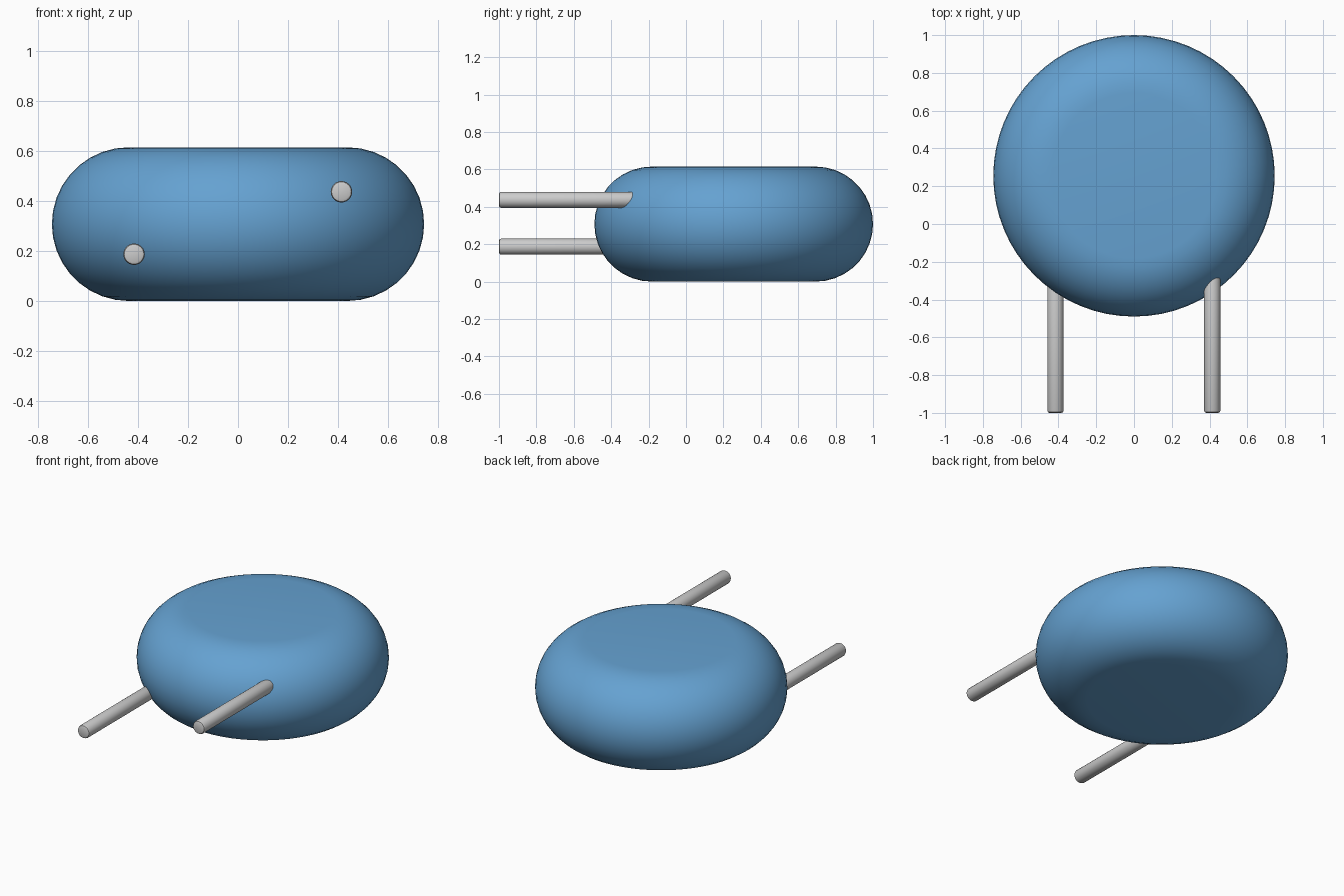
import bpy, bmesh, math
from mathutils import Matrix

if "Cube" in bpy.data.objects:
    bpy.data.objects.remove(bpy.data.objects["Cube"])

R, CY, H = 0.745, 0.255, 0.615        # disc radius, centre y, thickness
r = H / 2                             # rim rounding radius


def lathe(name, profile, steps, matrix):
    """Spin a (radius, height) profile around z, then place it."""
    bm = bmesh.new()
    verts = [bm.verts.new((x, 0, z)) for x, z in profile]
    edges = [bm.edges.new(p) for p in zip(verts, verts[1:])]
    bmesh.ops.spin(bm, geom=verts + edges, cent=(0, 0, 0), axis=(0, 0, 1),
                   angle=2 * math.pi, steps=steps)
    bmesh.ops.remove_doubles(bm, verts=bm.verts, dist=1e-5)
    bmesh.ops.recalc_face_normals(bm, faces=bm.faces)
    bm.transform(matrix)
    me = bpy.data.meshes.new(name)
    bm.to_mesh(me)
    bm.free()
    ob = bpy.data.objects.new(name, me)
    bpy.context.collection.objects.link(ob)
    bpy.ops.object.select_all(action='DESELECT')
    ob.select_set(True)
    bpy.context.view_layer.objects.active = ob
    bpy.ops.object.shade_smooth_by_angle(angle=math.radians(30))
    return ob


# Rounded disc body
rim = [(R - r + r * math.cos(a), r + r * math.sin(a))
       for a in (-math.pi / 2 + math.pi * i / 18 for i in range(19))]
body = lathe("disc_body", [(0, 0)] + rim + [(0, H)], 64,
             Matrix.Translation((0, CY, 0)))
blue = bpy.data.materials.new("blue_coating")
blue.diffuse_color = (0.13, 0.36, 0.64, 1)
blue.use_nodes = True
blue.node_tree.nodes["Principled BSDF"].inputs["Base Color"].default_value = blue.diffuse_color
body.data.materials.append(blue)

# Two wire leads, offset in height, with softened ends
lr, length, b = 0.043, 0.85, 0.012
lead = [(0, 0), (lr - b, 0), (lr - b * 0.3, b * 0.3), (lr, b),
        (lr, length - b), (lr - b * 0.3, length - b * 0.3), (lr - b, length), (0, length)]
turn = Matrix.Rotation(-math.pi / 2, 4, 'X')
for name, x, z in (("left_lead", -0.416, 0.187), ("right_lead", 0.414, 0.437)):
    lathe(name, lead, 24, Matrix.Translation((x, -1, z)) @ turn)
